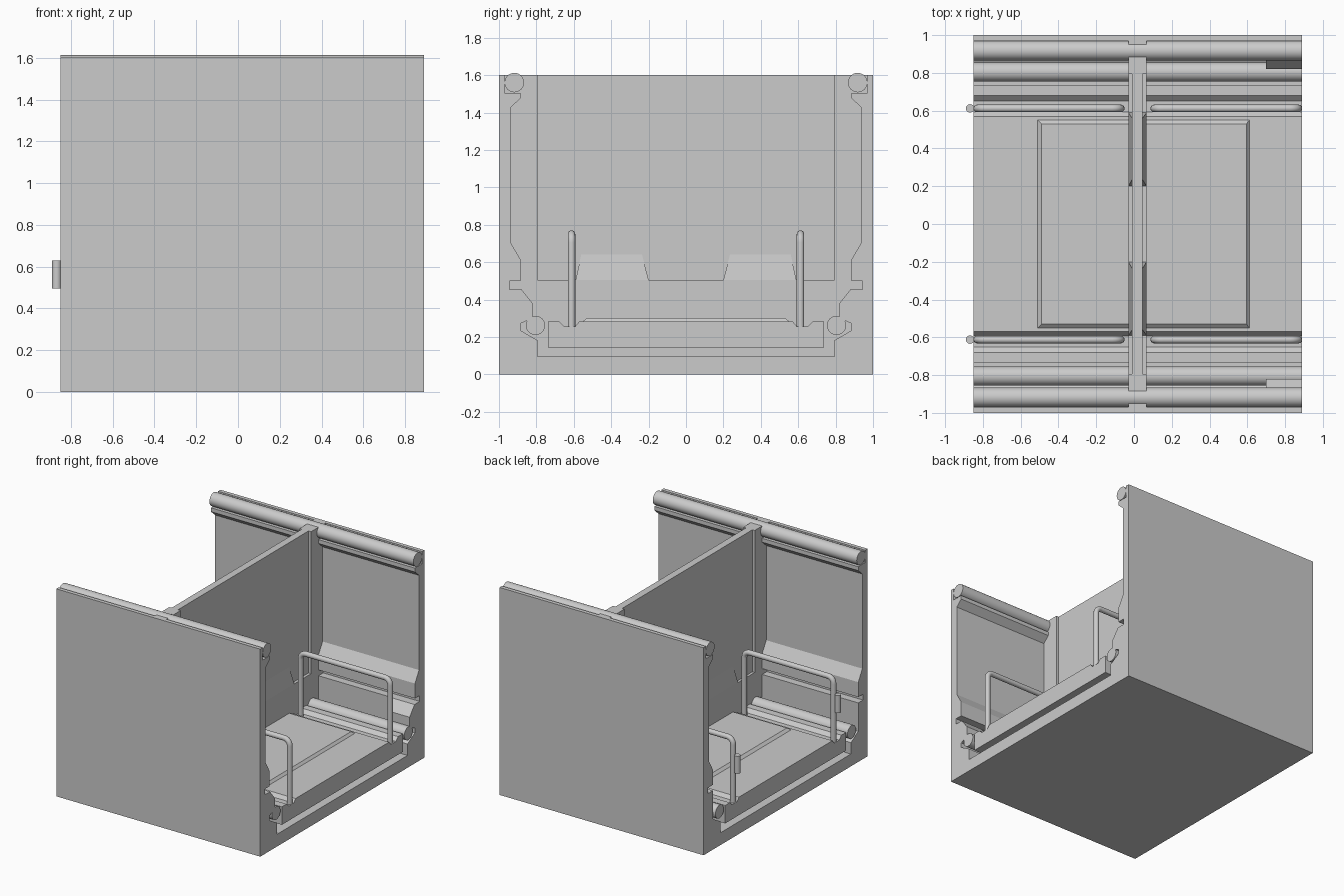
import bpy, bmesh, math
from mathutils import Vector

if "Cube" in bpy.data.objects:
    bpy.data.objects.remove(bpy.data.objects["Cube"])

X0, X1 = -0.85, 0.89          # ends of the channel
F0, F1 = -0.03, 0.067         # thick partition frame
P0, P1 = -0.01, 0.045         # thin partition panel


def finish(name, bm, smooth=False):
    bmesh.ops.recalc_face_normals(bm, faces=bm.faces)
    me = bpy.data.meshes.new(name)
    bm.to_mesh(me)
    bm.free()
    ob = bpy.data.objects.new(name, me)
    bpy.context.collection.objects.link(ob)
    if smooth:
        bpy.ops.object.select_all(action='DESELECT')
        ob.select_set(True)
        bpy.context.view_layer.objects.active = ob
        bpy.ops.object.shade_smooth_by_angle(angle=math.radians(40))
    return ob


def extrude_x(name, yz, xa, xb):
    """Extrude a closed YZ profile along x."""
    bm = bmesh.new()
    f = bm.faces.new([bm.verts.new((xa, y, z)) for y, z in yz])
    r = bmesh.ops.extrude_face_region(bm, geom=[f])
    verts = [g for g in r['geom'] if isinstance(g, bmesh.types.BMVert)]
    bmesh.ops.translate(bm, verts=verts, vec=(xb - xa, 0, 0))
    return finish(name, bm)


def box(name, xa, xb, ya, yb, za, zb):
    return extrude_x(name, [(ya, za), (yb, za), (yb, zb), (ya, zb)], xa, xb)


def tube(name, path, r, n=24):
    """Sweep a circle along a path lying in a plane of constant y."""
    bm = bmesh.new()
    pts = [Vector(p) for p in path]
    rings = []
    for i, p in enumerate(pts):
        t = (pts[min(i + 1, len(pts) - 1)] - pts[max(i - 1, 0)]).normalized()
        u = Vector((0, 1, 0))
        v = t.cross(u)
        rings.append([bm.verts.new(p + r * (math.cos(a) * u + math.sin(a) * v))
                      for a in (2 * math.pi * k / n for k in range(n))])
    for a, b in zip(rings, rings[1:]):
        for k in range(n):
            bm.faces.new((a[k], a[(k + 1) % n], b[(k + 1) % n], b[k]))
    bm.faces.new(rings[0])
    bm.faces.new(rings[-1])
    return finish(name, bm, True)


def hull(name, pts):
    bm = bmesh.new()
    for p in pts:
        bm.verts.new(p)
    bmesh.ops.convex_hull(bm, input=bm.verts)
    bmesh.ops.dissolve_limit(bm, angle_limit=0.01, verts=bm.verts, edges=bm.edges)
    return finish(name, bm)


def mirrored(half):
    return half + [(-y, z) for y, z in reversed(half)]


# U-shaped shell with stepped inner walls
extrude_x("channel_shell", mirrored([
    (1, 0), (1, 1.6), (0.97, 1.6), (0.97, 1.505), (0.885, 1.505), (0.885, 1.475),
    (0.935, 1.43), (0.935, 0.70), (0.885, 0.615), (0.885, 0.5), (0.943, 0.5),
    (0.943, 0.455), (0.885, 0.455), (0.885, 0.235), (0.795, 0.183), (0.795, 0.095)]), X0, X1)

# walkway deck with a groove for each railing
extrude_x("walkway_deck", mirrored([
    (0.737, 0.145), (0.737, 0.284), (0.68, 0.284), (0.652, 0.257),
    (0.592, 0.257), (0.57, 0.284)]), X0, X1)

# raised plate on the deck
hull("deck_plate", [(x, s * y, z) for s in (-1, 1) for x, y, z in
                    [(-0.515, 0.555, 0.28), (0.615, 0.555, 0.28),
                     (-0.49, 0.53, 0.302), (0.595, 0.53, 0.302)]])

# partition: thin panel in a thick frame
box("partition_panel", P0, P1, -0.81, 0.81, 0.49, 1.6)
box("partition_base", F0, F1, -0.95, 0.95, 0.05, 0.505)

for s, side in ((-1, "front"), (1, "back")):
    box(f"partition_pillar_{side}", F0, F1, *sorted((s * 0.795, s * 0.975)), 0.4, 1.6)
    # ramps that fade from the base into the panel on both faces
    for xf, xp, face in ((F0, P0, "left"), (F1, P1, "right")):
        hull(f"partition_ramp_{side}_{face}",
             [(x, s * y, z) for x, y, z in
              [(xf, 0.2, 0.505), (xf, 0.59, 0.505), (xp, 0.2, 0.505),
               (xp, 0.59, 0.505), (xp, 0.235, 0.64), (xp, 0.56, 0.64)]])
    # pipes along the channel
    for nm, y, z, r in (("upper", 0.918, 1.56, 0.052), ("lower", 0.805, 0.262, 0.051)):
        tube(f"{nm}_pipe_{side}", [(X0, s * y, z), (X1, s * y, z)], r, 32)
    # wedge bracket over the lower pipe
    extrude_x(f"pipe_bracket_{side}", [(s * y, z) for y, z in
              [(0.89, 0.455), (0.88, 0.455), (0.82, 0.38), (0.82, 0.30), (0.89, 0.27)]],
              0.70, X1)
    # hoop railings with rounded corners
    y, top, c, r = s * 0.612, 0.75, 0.045, 0.02
    for xa, xb, end in ((X0 + r, -0.07, "left"), (0.107, X1 - r, "right")):
        path = [(xa, y, 0.25)]
        path += [(xa + c - c * math.cos(a), y, top - c + c * math.sin(a))
                 for a in (math.pi / 2 * k / 6 for k in range(7))]
        path += [(xb - c + c * math.sin(a), y, top - c + c * math.cos(a))
                 for a in (math.pi / 2 * k / 6 for k in range(7))]
        path += [(xb, y, 0.25)]
        tube(f"railing_{side}_{end}", path, r, 16)
    # latch pin at the left end of the railing
    tube(f"railing_pin_{side}", [(-0.868, y, 0.495), (-0.868, y, 0.63)], 0.0225, 20)
